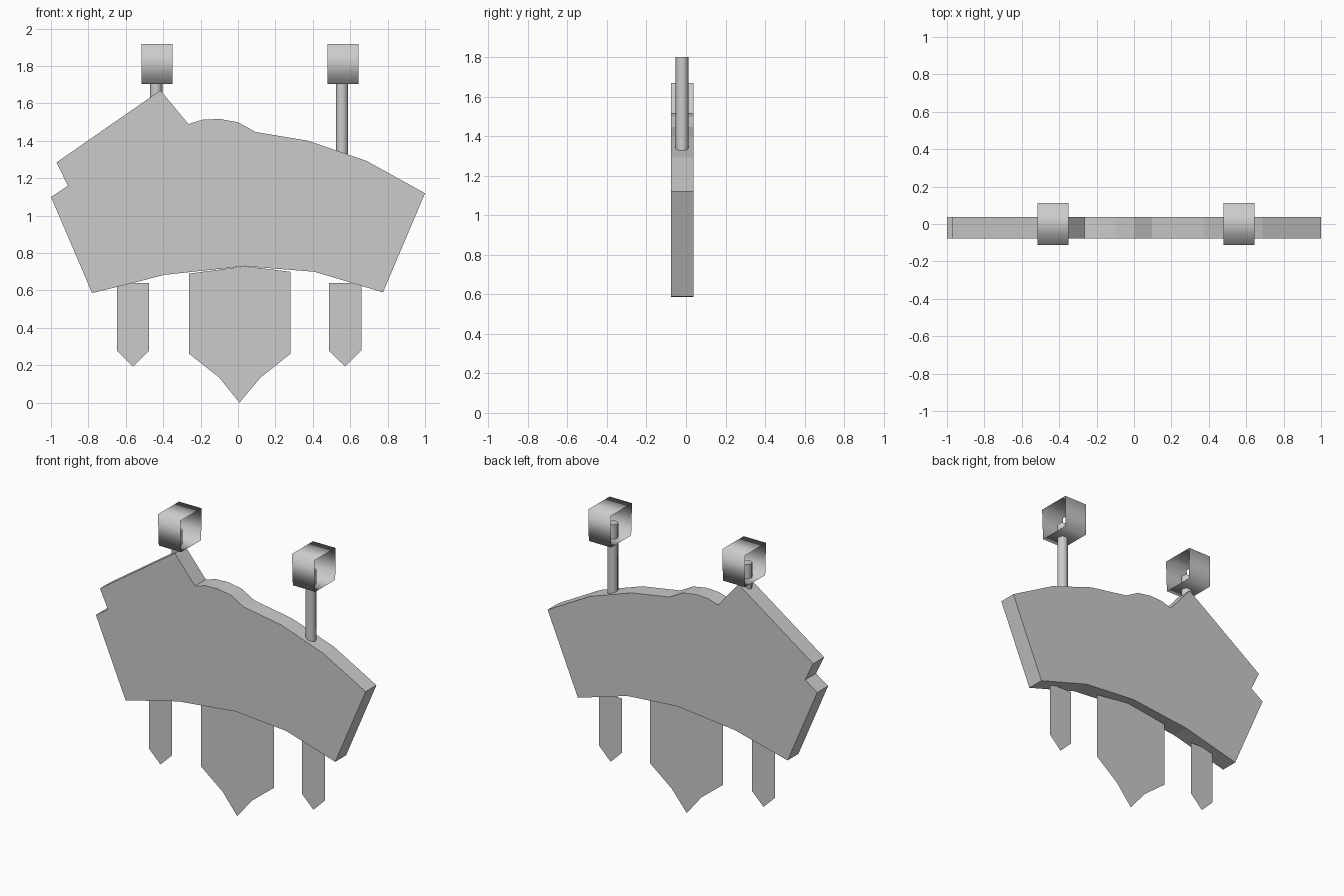
import bpy, bmesh

cube = bpy.data.objects.get("Cube")
if cube:
    bpy.data.objects.remove(cube, do_unlink=True)

grey = bpy.data.materials.new("plain grey")
grey.use_nodes = True
GREY = (0.6, 0.6, 0.6, 1)
grey.diffuse_color = GREY
grey.node_tree.nodes["Principled BSDF"].inputs["Base Color"].default_value = GREY

MID_Y = -0.02


def finish(name, bm, smooth=False):
    mesh = bpy.data.meshes.new(name)
    bm.to_mesh(mesh)
    bm.free()
    mesh.materials.append(grey)
    for p in mesh.polygons:
        p.use_smooth = smooth
    obj = bpy.data.objects.new(name, mesh)
    bpy.context.collection.objects.link(obj)
    return obj


def sheet(name, outline, y, depth=0):
    """Flat outline in the xz plane, facing the front, optionally thickened backwards."""
    bm = bmesh.new()
    face = bm.faces.new([bm.verts.new((x, y, z)) for x, z in outline])
    if depth:
        new = bmesh.ops.extrude_face_region(bm, geom=[face], use_keep_orig=True)["geom"]
        verts = [v for v in new if isinstance(v, bmesh.types.BMVert)]
        bmesh.ops.translate(bm, verts=verts, vec=(0, depth, 0))
        bmesh.ops.recalc_face_normals(bm, faces=bm.faces)
    return finish(name, bm)


# Sign board with a jagged broken corner
board = [(-0.415, 1.67), (-0.265, 1.49), (-0.19, 1.513), (-0.10, 1.517), (0, 1.5),
         (0.095, 1.447), (0.377, 1.4), (0.687, 1.293), (1, 1.12), (0.775, 0.59),
         (0.41, 0.7), (0.035, 0.73), (-0.39, 0.684), (-0.78, 0.586), (-1, 1.1),
         (-0.91, 1.16), (-0.97, 1.285)]
sheet("sign_board", board, -0.077, 0.115)

# Thin banners hanging below the board
sheet("centre_banner", [(-0.262, 0.69), (-0.262, 0.262), (-0.1, 0.134), (0.008, 0),
                        (0.12, 0.134), (0.281, 0.262), (0.281, 0.7), (0.035, 0.73)], MID_Y)
for name, x in (("right_banner", -0.561), ("left_banner", 0.573)):
    sheet(name, [(x - 0.086, 0.64), (x - 0.086, 0.278), (x, 0.193),
                 (x + 0.086, 0.278), (x + 0.086, 0.64)], MID_Y)

# Hanging rods and the open-sided straps around their tops
strap_profile = [(-0.102, 1.704), (0.11, 1.704), (0.112, 1.917), (-0.111, 1.917)]
for side, rod_x, strap_x in (("right", -0.438, -0.433), ("left", 0.556, 0.561)):
    bpy.ops.mesh.primitive_cylinder_add(vertices=8, radius=0.033, depth=0.5,
                                        location=(rod_x, MID_Y, 1.55))
    rod = bpy.context.object
    rod.name = side + "_rod"
    rod.data.materials.append(grey)
    bpy.ops.object.shade_smooth_by_angle(angle=1.0)

    bm = bmesh.new()
    rings = [[bm.verts.new((strap_x + dx, y, z)) for y, z in strap_profile]
             for dx in (-0.083, 0.083)]
    for i in range(4):
        j = (i + 1) % 4
        bm.faces.new((rings[0][i], rings[0][j], rings[1][j], rings[1][i]))
    bmesh.ops.recalc_face_normals(bm, faces=bm.faces)
    finish(side + "_strap", bm, smooth=True)
